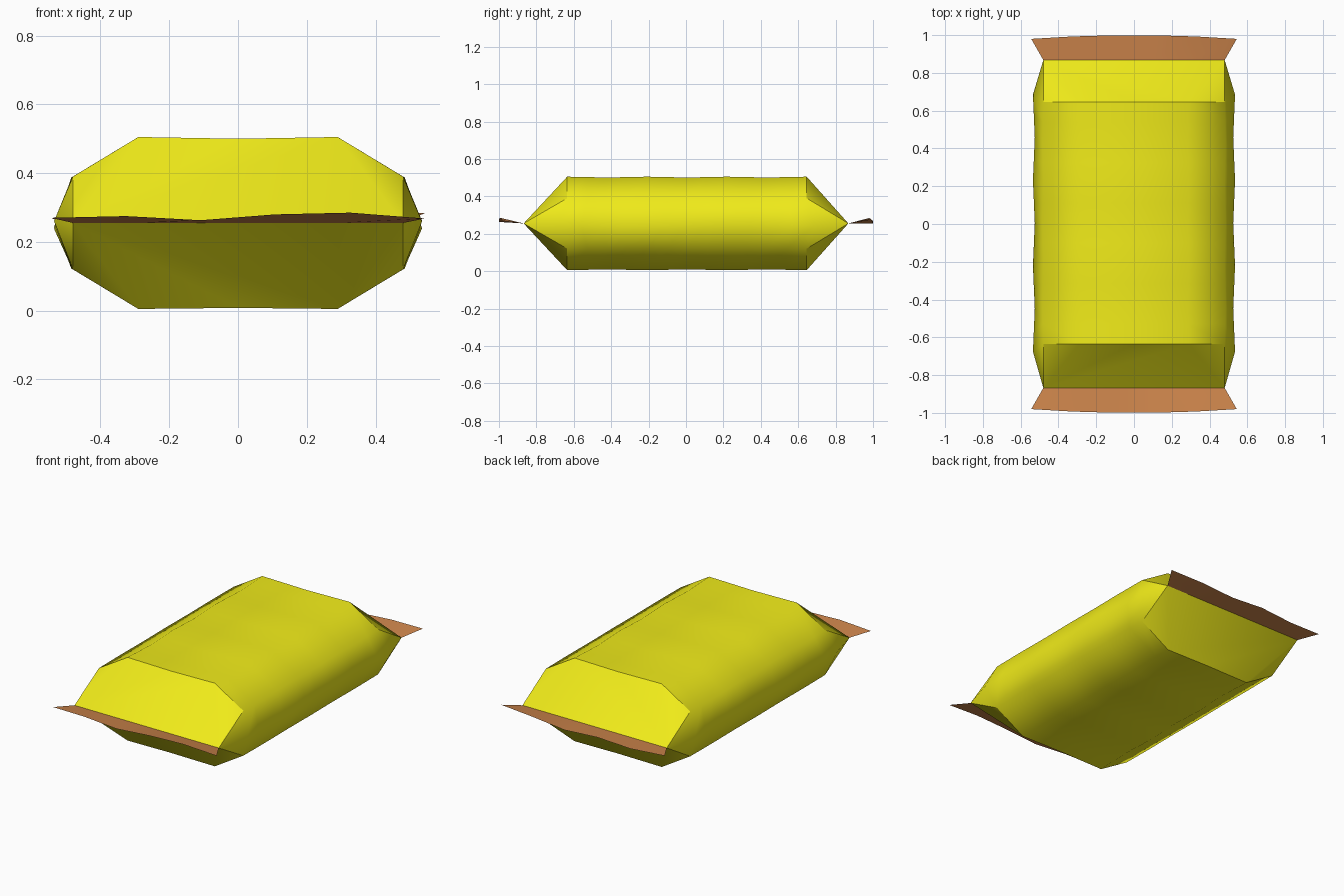
import bpy, bmesh, math

if "Cube" in bpy.data.objects:
    bpy.data.objects.remove(bpy.data.objects["Cube"])


def material(name, color):
    m = bpy.data.materials.new(name)
    m.diffuse_color = (*color, 1)
    m.use_nodes = True
    m.node_tree.nodes["Principled BSDF"].inputs["Base Color"].default_value = m.diffuse_color
    return m


def make_object(name, bm, mat):
    mesh = bpy.data.meshes.new(name)
    bm.to_mesh(mesh)
    bm.free()
    mesh.materials.append(mat)
    obj = bpy.data.objects.new(name, mesh)
    bpy.context.collection.objects.link(obj)
    return obj


yellow = material("yellow_foil", (0.87, 0.83, 0.01))
copper = material("copper_foil", (0.60, 0.23, 0.07))

MID = 0.255
SEAM_X, SEAM_Y = 0.48, 0.868
RINGS = 13
# half section, counter-clockwise from the right side: (x, z)
SECTION = [(0.535, 0.25), (0.48, 0.39), (0.29, 0.505), (0, 0.5),
           (-0.29, 0.505), (-0.48, 0.39), (-0.535, 0.25), (-0.48, 0.12),
           (-0.29, 0.005), (0, 0.008), (0.29, 0.005), (0.48, 0.12)]
N = len(SECTION)

# pouch body: rippled tube
bm = bmesh.new()
rings = []
for i in range(RINGS):
    t = -1 + 2 * i / (RINGS - 1)
    ripple = 0.5 - 0.5 * math.cos(3 * math.pi * (t + 1))
    ring = []
    for k, (x, z) in enumerate(SECTION):
        side = k in (0, 6)
        y = t * (0.68 if side else 0.64) + 0.005
        s = 1 - 0.018 * ripple
        zz = MID + (z - MID) * s
        if side:
            zz += 0.012 * math.sin(4 * t + k)
        elif k in (1, 5, 7, 11):
            s = 1 + 0.01 * ripple
        ring.append(bm.verts.new((x * s, y, zz)))
    rings.append(ring)
for a, b in zip(rings, rings[1:]):
    for k in range(N):
        j = (k + 1) % N
        bm.faces.new((a[k], a[j], b[j], b[k]))

# folded ends: sloping top and bottom panels plus side gussets
panels = set()
for ring, sy in ((rings[0], -1), (rings[-1], 1)):
    r = bm.verts.new((SEAM_X, sy * SEAM_Y, MID))
    l = bm.verts.new((-SEAM_X, sy * SEAM_Y, MID))
    for p in (ring[1:6], ring[11:6:-1]):
        panels.update([bm.faces.new((r, p[0], p[1])),
                       bm.faces.new((r, p[1], p[2], p[3], l)),
                       bm.faces.new((l, p[3], p[4]))])
    for corner, k in ((r, 0), (l, 6)):
        bm.faces.new((corner, ring[k], ring[k + 1]))
        bm.faces.new((corner, ring[k - 1], ring[k]))
bmesh.ops.recalc_face_normals(bm, faces=bm.faces)
for f in bm.faces:
    f.smooth = True
for e in bm.edges:
    n = sum(f in panels for f in e.link_faces)
    seam = all(abs(v.co.y) > 0.8 for v in e.verts)
    e.smooth = n != 1 and not seam
make_object("pouch_body", bm, yellow)

# crimped fins: flared wavy sheets at each end
WAVES = {-1: [0.27, 0.275, 0.263, 0.28, 0.285, 0.268],
         1: [0.268, 0.257, 0.27, 0.256, 0.275, 0.284]}
for name, sy in (("front_fin", -1), ("back_fin", 1)):
    bm = bmesh.new()
    rows = []
    for i, z in enumerate(WAVES[sy]):
        u = -1 + 2 * i / 5
        inner = bm.verts.new((SEAM_X * u, sy * SEAM_Y, MID))
        outer = bm.verts.new((0.544 * u, sy * (1 - 0.02 * u * u), z))
        rows.append((inner, outer))
    for (a, b), (c, d) in zip(rows, rows[1:]):
        f = bm.faces.new((a, b, d, c))
        f.smooth = True
        f.normal_update()
        if f.normal.z < 0:
            f.normal_flip()
    make_object(name, bm, copper)
